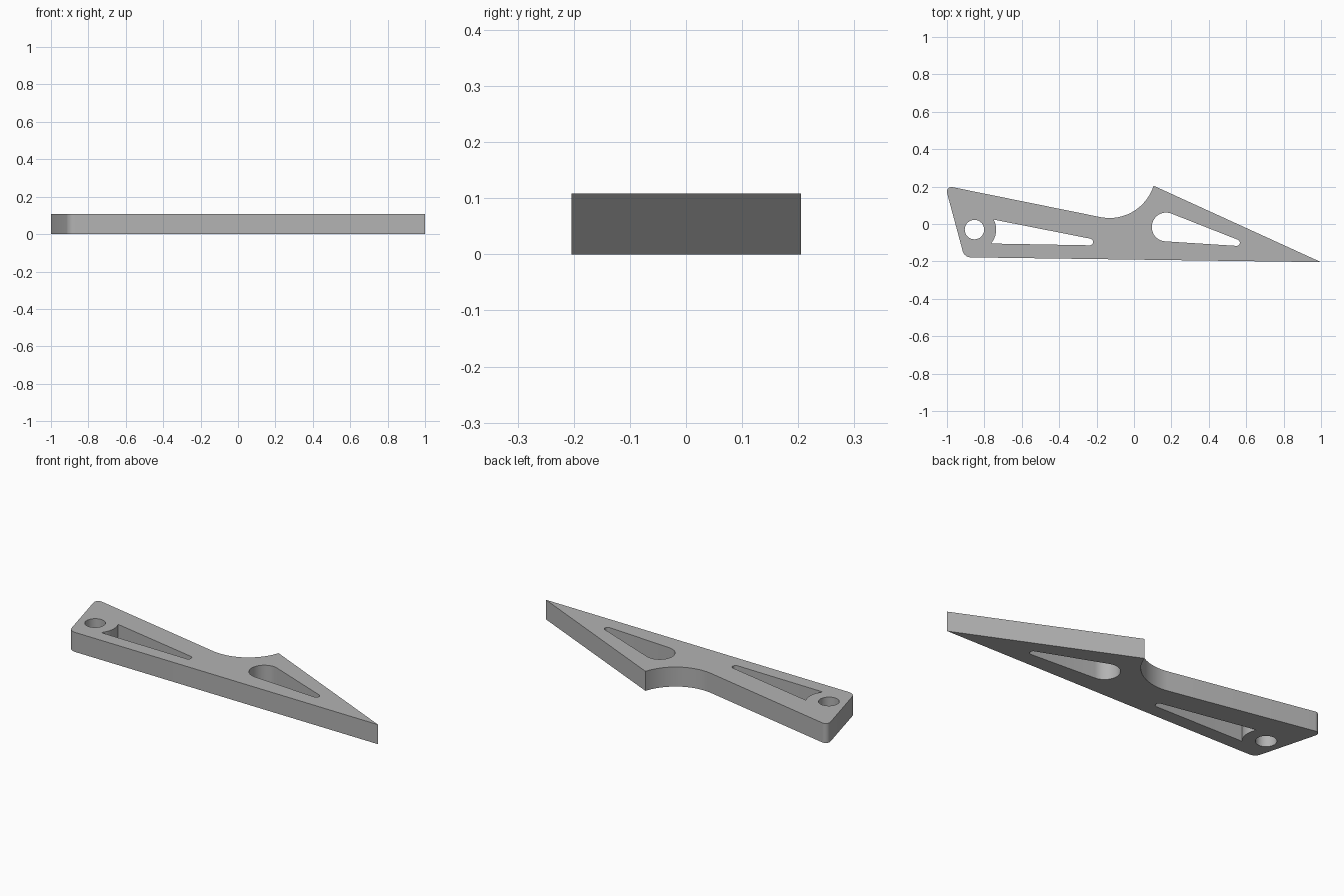
import bpy, bmesh
from math import radians, sin, tan, pi
from mathutils import Vector

cube = bpy.data.objects.get("Cube")
if cube:
    bpy.data.objects.remove(cube)

THICK = 0.108


def arc(centre, radius, start, end, steps=16):
    """Points along an arc, angles in degrees."""
    c = Vector(centre)
    out = []
    for i in range(steps + 1):
        a = radians(start + (end - start) * i / steps)
        out.append(c + Vector((radius, 0)) @ rotation(a))
    return out


def rotation(a):
    from mathutils import Matrix
    return Matrix.Rotation(-a, 2)


def fillet(before, corner, after, radius, steps=8):
    """Rounded corner between two straight edges."""
    p, u, v = Vector(corner), Vector(before), Vector(after)
    u, v = (u - p).normalized(), (v - p).normalized()
    half = u.angle(v) / 2
    centre = p + (u + v).normalized() * radius / sin(half)
    start = p + u * radius / tan(half) - centre
    sweep = start.angle_signed(p + v * radius / tan(half) - centre)
    return [centre + start @ rotation(-sweep * i / steps) for i in range(steps + 1)]


# Outer profile: rounded butt end, concave notch, long sharp tip
top_left, low_left = (-1.01, 0.205), (-0.907, -0.178)
tip, notch_start = (1.0, -0.204), (-0.18, 0.037)
outline = [Vector(tip)]
outline += arc((-0.131, 0.279), 0.247, -17.5, -101.5, 24)
outline += fillet(notch_start, top_left, low_left, 0.025)
outline += fillet(top_left, low_left, tip, 0.045)

# Round pivot hole
pivot = (-0.853, -0.03)
pivot_hole = arc(pivot, 0.052, 0, 348.75, 31)

# Tapered slot whose wide end is concentric with the pivot hole
long_slot = arc(pivot, 0.116, -40, 27.5, 12)
long_slot += arc((-0.237, -0.096), 0.018, 79, -91, 12)

# Teardrop slot: two circles joined by tangents
drop_slot = arc((0.172, -0.016), 0.077, 68.5, 266.3, 28)
drop_slot += arc((0.549, -0.1), 0.017, -93.7, 68.5, 12)

# Fill the profile with its openings and give it thickness
curve = bpy.data.curves.new("bracket_plate", "CURVE")
curve.dimensions = "2D"
curve.fill_mode = "BOTH"
curve.extrude = THICK / 2
for loop in (outline, pivot_hole, long_slot, drop_slot):
    spline = curve.splines.new("POLY")
    spline.points.add(len(loop) - 1)
    for point, co in zip(spline.points, loop):
        point.co = (co.x, co.y, 0, 1)
    spline.use_cyclic_u = True

plate = bpy.data.objects.new("bracket_plate", curve)
bpy.context.collection.objects.link(plate)
bpy.ops.object.select_all(action="DESELECT")
plate.select_set(True)
bpy.context.view_layer.objects.active = plate
bpy.ops.object.convert(target="MESH")
plate = bpy.context.object

# Weld caps to walls and stand the plate on the ground
bm = bmesh.new()
bm.from_mesh(plate.data)
bmesh.ops.remove_doubles(bm, verts=bm.verts, dist=0.0001)
bmesh.ops.translate(bm, verts=bm.verts, vec=(0, 0, THICK / 2))
bmesh.ops.recalc_face_normals(bm, faces=bm.faces)
bm.to_mesh(plate.data)
bm.free()
bpy.ops.object.shade_smooth_by_angle(angle=radians(30))

# Single plain grey
grey = bpy.data.materials.new("plain_grey")
grey.use_nodes = True
colour = (0.45, 0.45, 0.45, 1)
grey.diffuse_color = colour
grey.node_tree.nodes["Principled BSDF"].inputs["Base Color"].default_value = colour
plate.data.materials.clear()
plate.data.materials.append(grey)
